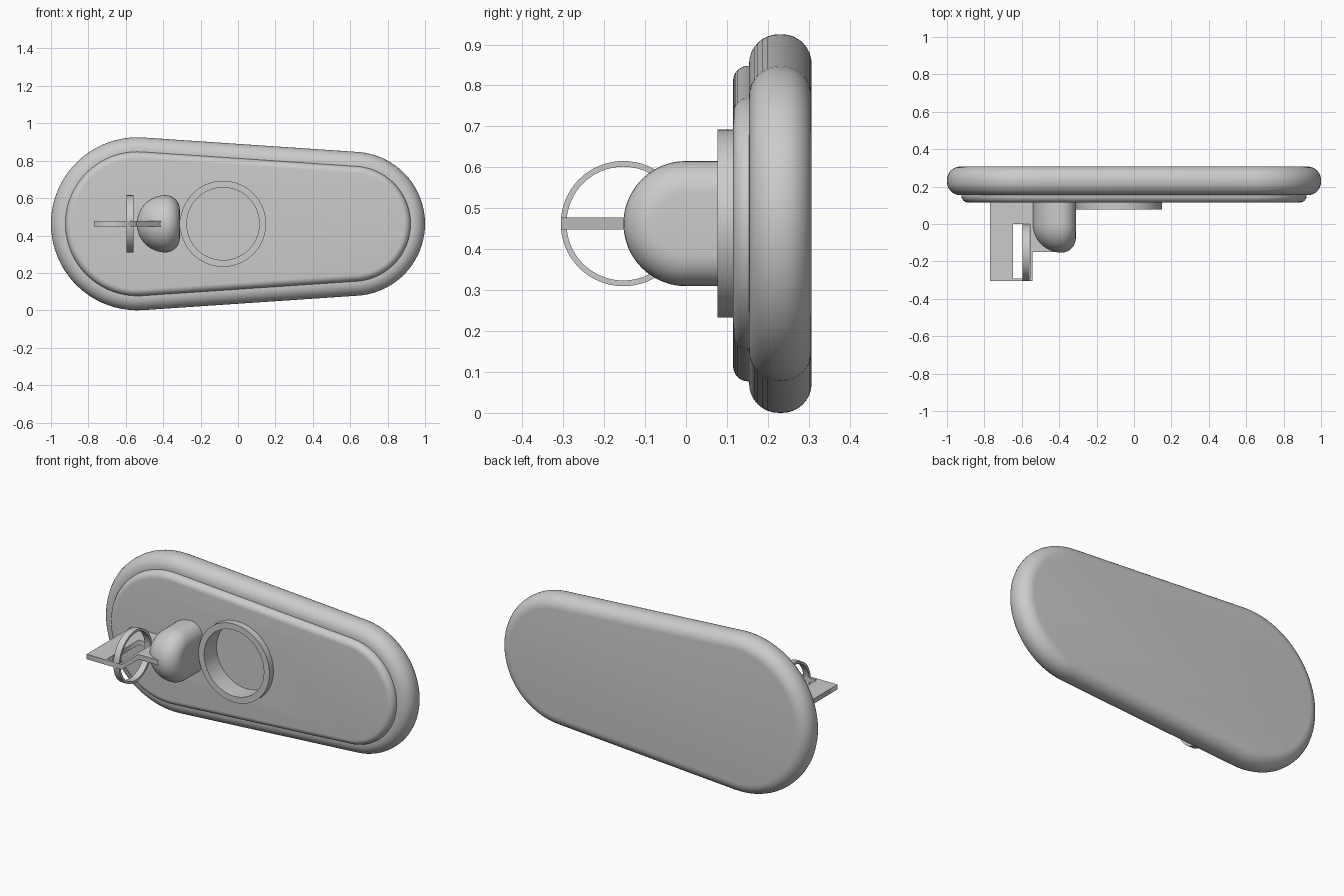
import bpy, bmesh
from math import sin, cos, pi, acos

if "Cube" in bpy.data.objects:
    bpy.data.objects.remove(bpy.data.objects["Cube"])

ZC = 0.4625


def loft(name, rings, closed=False):
    """Bridge equal-length point rings; cap both ends unless closed into a loop."""
    bm = bmesh.new()
    vs = [[bm.verts.new(p) for p in ring] for ring in rings]
    n, m = len(vs[0]), len(vs)
    for i in range(m if closed else m - 1):
        a, b = vs[i], vs[(i + 1) % m]
        for j in range(n):
            k = (j + 1) % n
            bm.faces.new((a[j], a[k], b[k], b[j]))
    if not closed:
        bm.faces.new(vs[0])
        bm.faces.new(vs[-1])
    bmesh.ops.recalc_face_normals(bm, faces=bm.faces)
    me = bpy.data.meshes.new(name)
    bm.to_mesh(me)
    bm.free()
    ob = bpy.data.objects.new(name, me)
    bpy.context.collection.objects.link(ob)
    return ob


def smooth(ob):
    bpy.ops.object.select_all(action='DESELECT')
    ob.select_set(True)
    bpy.context.view_layer.objects.active = ob
    bpy.ops.object.shade_smooth_by_angle(angle=0.6)


def outline(inset, y, n=40):
    """Tapered stadium: hull of a big left circle and a smaller right one."""
    xl, rl, xr, rr = -0.5375, 0.4625, 0.615, 0.385
    phi = acos((rl - rr) / (xr - xl))
    pts = []
    for x, r, a0, a1 in ((xr, rr, -phi, phi), (xl, rl, phi, 2 * pi - phi)):
        for i in range(n + 1):
            a = a0 + (a1 - a0) * i / n
            pts.append((x + (r - inset) * cos(a), y, ZC + (r - inset) * sin(a)))
    return pts


def slab(name, inset, y0, y1, r, n=8):
    """Stadium plate with rounded rims front and back."""
    rings = []
    for yc, s in ((y0 + r, -1), (y1 - r, 1)):
        for i in range(n + 1):
            a = pi / 2 * (i if s > 0 else n - i) / n
            rings.append(outline(inset + r * (1 - cos(a)), yc + s * r * sin(a)))
    return loft(name, rings)


def hoop(name, axis, centre, ro, ri, h0, h1, n=64):
    """Flat band with a rectangular section around the x or y axis."""
    rings = []
    for i in range(n):
        c, s = cos(2 * pi * i / n), sin(2 * pi * i / n)
        ring = []
        for r, h in ((ro, h0), (ro, h1), (ri, h1), (ri, h0)):
            u, z = centre[0] + r * c, centre[1] + r * s
            ring.append((u, h, z) if axis == 'y' else (h, u, z))
        rings.append(ring)
    return loft(name, rings, closed=True)


# Base plate and raised front panel
plate = slab("base_plate", 0, 0.154, 0.307, 0.072)
panel = slab("front_panel", 0.077, 0.115, 0.192, 0.037)

# Round recess sunk through the panel
RX = -0.08
cutter = loft("recess_cutter", [[(RX + 0.194 * cos(2 * pi * i / 64), y,
              ZC + 0.194 * sin(2 * pi * i / 64)) for i in range(64)] for y in (0, 0.192)])
cutter.hide_render = True
for ob in (plate, panel):
    mod = ob.modifiers.new("recess", 'BOOLEAN')
    mod.operation, mod.solver, mod.object = 'DIFFERENCE', 'EXACT', cutter
    bpy.context.view_layer.objects.active = ob
    bpy.ops.object.modifier_apply(modifier=mod.name)
    smooth(ob)
bpy.data.objects.remove(cutter)

# Collar around the recess
smooth(hoop("recess_collar", 'y', (RX, ZC), 0.23, 0.194, 0.077, 0.13))


# Lock barrel: D section along x, ball-round on the left, soft edge on the right
def d_section(x, r, n=24):
    arc = [(x, -r * sin(pi * i / n), ZC + r * cos(pi * i / n)) for i in range(n + 1)]
    return [(x, 0.14, ZC + r)] + arc + [(x, 0.14, ZC - r)]


R, B, KX = 0.153, 0.077, -0.388
sections = [d_section(KX - R * cos(a), max(R * sin(a), 0.002))
            for a in (pi / 2 * i / 16 for i in range(17))]
sections += [d_section(KX + B * sin(a), R - B * (1 - cos(a)))
             for a in (pi / 2 * i / 8 for i in range(1, 9))]
smooth(loft("lock_barrel", sections))

# Key tab: flat T-shaped plate with a slot for the ring
cu = bpy.data.curves.new("key_tab", 'CURVE')
cu.dimensions, cu.fill_mode, cu.extrude = '2D', 'BOTH', 0.0145
tab = [(-0.77, -0.306), (-0.542, -0.306), (-0.542, -0.15), (-0.39, -0.15),
       (-0.39, 0.13), (-0.77, 0.13)]
slot = [(-0.646, -0.291), (-0.646, 0), (-0.556, 0), (-0.556, -0.291)]
for pts in (tab, slot):
    sp = cu.splines.new('POLY')
    sp.points.add(len(pts) - 1)
    for p, (x, y) in zip(sp.points, pts):
        p.co = (x, y, 0, 1)
    sp.use_cyclic_u = True
key = bpy.data.objects.new("key_tab", cu)
key.location.z = ZC
bpy.context.collection.objects.link(key)
bpy.ops.object.select_all(action='DESELECT')
key.select_set(True)
bpy.context.view_layer.objects.active = key
bpy.ops.object.convert(target='MESH')

# Key ring hanging on the tab
smooth(hoop("key_ring", 'x', (-0.153, ZC), 0.153, 0.139, -0.596, -0.558))
